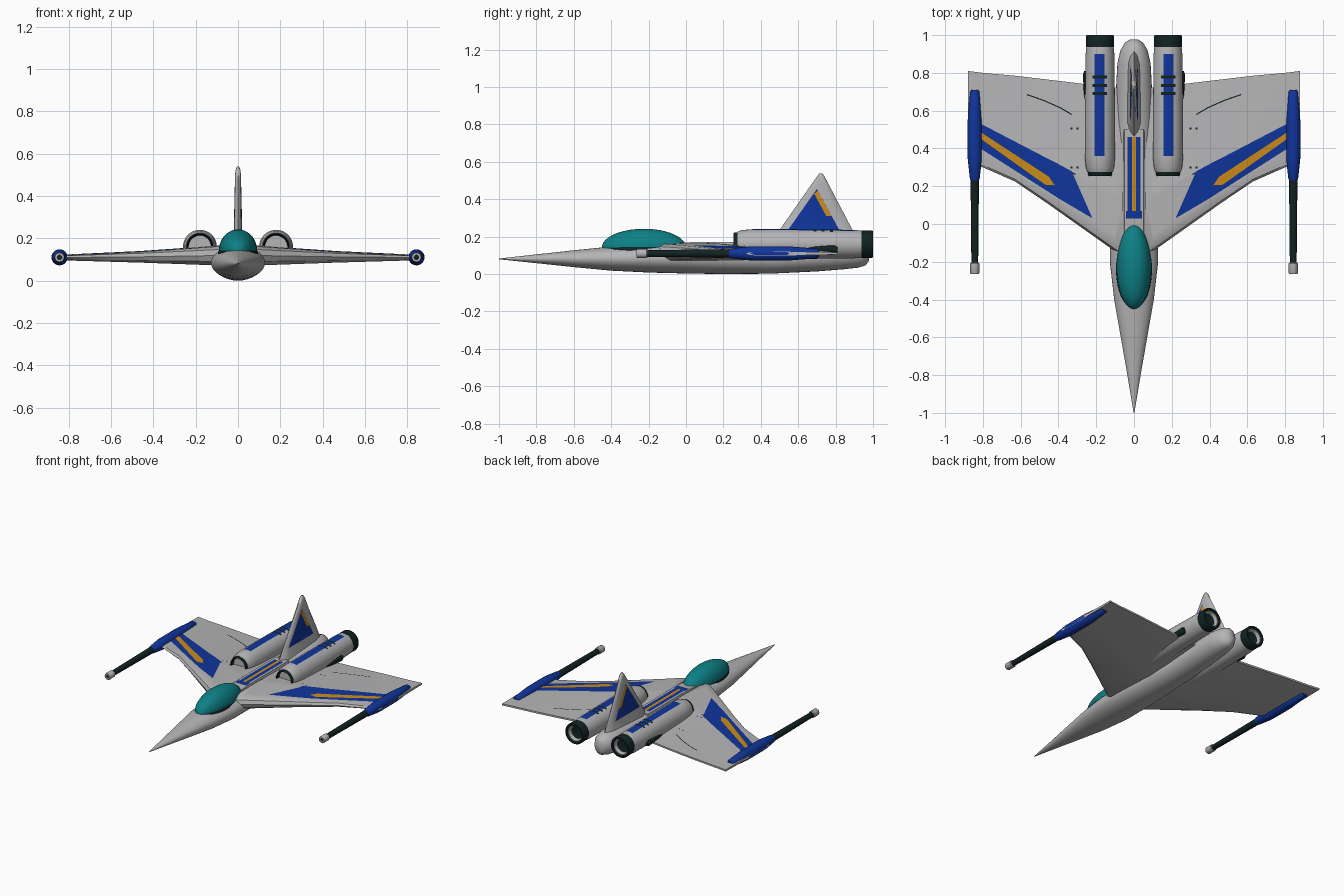
import bpy, bmesh, math
from mathutils import Vector, Matrix

if "Cube" in bpy.data.objects:
    bpy.data.objects.remove(bpy.data.objects["Cube"], do_unlink=True)


def material(name, rgb):
    m = bpy.data.materials.new(name)
    m.use_nodes = True
    m.diffuse_color = (*rgb, 1)
    m.node_tree.nodes["Principled BSDF"].inputs["Base Color"].default_value = (*rgb, 1)
    return m


GREY = material("hull_grey", (0.46, 0.46, 0.47))
BLUE = material("trim_blue", (0.005, 0.035, 0.33))
GOLD = material("stripe_gold", (0.6, 0.26, 0.01))
TEAL = material("canopy_teal", (0.004, 0.22, 0.24))
DARK = material("dark_metal", (0.006, 0.016, 0.016))


def loft(name, rings, mat, angle=35):
    """Skin a list of equal-length point rings and cap both ends."""
    bm = bmesh.new()
    loops = [[bm.verts.new(p) for p in ring] for ring in rings]
    n = len(loops[0])
    for a, b in zip(loops, loops[1:]):
        for i in range(n):
            bm.faces.new((a[i], a[(i + 1) % n], b[(i + 1) % n], b[i]))
    bm.faces.new(loops[0])
    bm.faces.new(loops[-1])
    bmesh.ops.recalc_face_normals(bm, faces=bm.faces)
    mesh = bpy.data.meshes.new(name)
    bm.to_mesh(mesh)
    bm.free()
    mesh.materials.append(mat)
    obj = bpy.data.objects.new(name, mesh)
    bpy.context.collection.objects.link(obj)
    smooth(obj, angle)
    return obj


def smooth(obj, angle):
    bpy.ops.object.select_all(action="DESELECT")
    obj.select_set(True)
    bpy.context.view_layer.objects.active = obj
    bpy.ops.object.shade_smooth_by_angle(angle=math.radians(angle))


def oval(y, rx, z0, z1, x=0, n=32):
    zc, rz = (z0 + z1) / 2, (z1 - z0) / 2
    return [(x + rx * math.cos(t), y, zc + rz * math.sin(t))
            for t in (math.tau * i / n for i in range(n))]


def lathe(name, profile, x, z, mat, n=32):
    """Revolve (y, radius) pairs about a fore-and-aft axis."""
    return loft(name, [oval(y, r, z - r, z + r, x, n) for y, r in profile], mat)


def paint(obj, poly, mat, axis=2):
    """Cut a convex outline into the faces that look along an axis and colour it."""
    u, v = (0, 1) if axis == 2 else (1, 2)
    area = sum(a[0] * b[1] - a[1] * b[0] for a, b in zip(poly, poly[1:] + poly[:1]))
    if area < 0:
        poly = poly[::-1]
    if mat.name not in obj.data.materials:
        obj.data.materials.append(mat)
    slot = obj.data.materials.find(mat.name)
    lo = [min(p[k] for p in poly) for k in (0, 1)]
    hi = [max(p[k] for p in poly) for k in (0, 1)]
    bm = bmesh.new()
    bm.from_mesh(obj.data)

    def touched():
        for f in bm.faces:
            facing = f.normal[axis] if axis == 2 else abs(f.normal[axis])
            us, vs = [w.co[u] for w in f.verts], [w.co[v] for w in f.verts]
            if (facing > 0.2 and max(us) > lo[0] and min(us) < hi[0]
                    and max(vs) > lo[1] and min(vs) < hi[1]):
                yield f

    planes = []
    for a, b in zip(poly, poly[1:] + poly[:1]):
        co, no = Vector(), Vector()
        co[u], co[v] = a
        no[u], no[v] = a[1] - b[1], b[0] - a[0]
        planes.append((co, no.normalized()))
    for co, no in planes:
        faces = list(touched())
        geom = set(faces)
        for f in faces:
            geom.update(f.edges)
            geom.update(f.verts)
        bmesh.ops.bisect_plane(bm, geom=list(geom), plane_co=co, plane_no=no, dist=1e-5)
    for f in touched():
        c = f.calc_center_median()
        if all((c - co).dot(no) > 0 for co, no in planes):
            f.material_index = slot
    bm.to_mesh(obj.data)
    bm.free()


def rect(x0, x1, y0, y1):
    return [(x0, y0), (x1, y0), (x1, y1), (x0, y1)]


def mirror(obj):
    """Make the right-hand copy of a left-hand part."""
    mesh = obj.data.copy()
    mesh.transform(Matrix.Scale(-1, 4, (1, 0, 0)))
    mesh.flip_normals()
    twin = bpy.data.objects.new(obj.name.replace("left", "right"), mesh)
    bpy.context.collection.objects.link(twin)


# Fuselage: y, half width, bottom, top
hull = [(-1, .002, .079, .083), (-.8, .035, .058, .105), (-.6, .07, .037, .127),
        (-.4, .105, .018, .147), (-.2, .128, .008, .16), (0, .125, .003, .167),
        (.2, .115, 0, .167), (.45, .1, .002, .165), (.7, .096, .014, .18),
        (.85, .088, .026, .188), (.92, .072, .034, .184), (.96, .048, .046, .168),
        (.978, .02, .07, .14)]
loft("fuselage", [oval(*s) for s in hull], GREY, 40)

# Spine deck with its stripe
spine = loft("spine_deck", [[(-.06, y, .13), (.06, y, .13), (.05, y, z), (-.05, y, z)]
                            for y, z in ((-.05, .165), (.05, .172), (.5, .172))], GREY)
paint(spine, rect(-.035, .035, .06, .46), BLUE)
paint(spine, rect(-.043, .043, .03, .07), BLUE)
paint(spine, rect(-.01, .01, .07, .46), GOLD)

# Canopy and its dark seal
for name, size, z, mat in (("canopy", (.09, .225, .1), .142, TEAL),
                           ("canopy_seal", (.096, .232, .04), .128, DARK)):
    bpy.ops.mesh.primitive_uv_sphere_add(segments=40, ring_count=24, radius=1,
                                         location=(0, -.225, z))
    ball = bpy.context.object
    ball.name, ball.scale = name, size
    ball.data.materials.append(mat)
    smooth(ball, 60)

# Tail fin: z, front, back, half thickness
fin_rings = []
for z, a, b, w in ((.15, .45, .93, .038), (.24, .503, .888, .02),
                   (.5, .685, .752, .014), (.525, .703, .738, .011), (.538, .713, .729, .005)):
    c = b - a
    side = [(w * k, a + c * t, z) for t, k in ((.06, .6), (.16, .95), (.5, 1), (.84, .95), (.94, .6))]
    fin_rings.append([(0, a, z)] + side + [(0, b, z)] + [(-x, y, q) for x, y, q in side[::-1]])
fin = loft("tail_fin", fin_rings, GREY, 50)
paint(fin, [(.545, .235), (.82, .235), (.70, .455)], BLUE, 0)
paint(fin, [(.685, .43), (.705, .445), (.778, .31), (.75, .31)], GOLD, 0)

# Wing: x, leading edge, trailing edge, bottom, top
wing_rings = []
for x, a, b, z0, z1 in ((.06, -.17, .72, .07, .165), (.1, -.145, .722, .072, .165),
                        (.46, .11, .765, .085, .14), (.63, .225, .785, .09, .132),
                        (.8, .3, .8, .095, .124), (.88, .32, .81, .1, .12)):
    c, m = b - a, (z0 + z1) / 2
    wing_rings.append([(x, y, z) for y, z in (
        (a, m), (a + .012, m + (z1 - m) * .6), (a + .045, z1 - .004), (a + .35 * c, z1),
        (b, m + .006), (b, m - .006), (a + .5 * c, z0), (a + .045, z0), (a + .012, m - (m - z0) * .6))])
wing = loft("left_wing", wing_rings, GREY, 30)
for seam in ([(.566, .685), (.48, .655), (.39, .615), (.33, .58)],
             [(.5, .36), (.42, .325), (.35, .285), (.31, .262)]):
    for p, q in zip(seam, seam[1:]):
        p, q = Vector(p), Vector(q)
        off = (q - p).orthogonal().normalized() * .003
        paint(wing, [tuple(k) for k in (p - off, q - off, q + off, p + off)], DARK)
for x in (.3, .33):
    for y in (.3, .505):
        paint(wing, rect(x - .005, x + .005, y - .005, y + .005), DARK)
paint(wing, [(.81, .53), (.33, .28), (.22, .03), (.39, .13), (.81, .398)], BLUE)
paint(wing, [(.81, .485), (.45, .25), (.42, .205), (.47, .208), (.81, .45)], GOLD)

# Engine nacelle with stripe and louvres
nacelle = lathe("left_nacelle", [(.285, .055), (.275, .066), (.3, .075), (.36, .08),
                                 (.55, .08), (.9, .076), (.945, .071)], .18, .16, GREY)
paint(nacelle, rect(.155, .208, .36, .9), BLUE)
for y in (.69, .733, .778):
    paint(nacelle, rect(.143, .22, y - .008, y + .008), DARK)
intake = lathe("left_intake", [(.32, .001), (.32, .05), (.258, .056), (.255, .06),
                               (.262, .063), (.3, .064)], .18, .16, DARK)
nozzle = lathe("left_nozzle", [(.935, .06), (.938, .073), (.993, .074), (1, .07),
                               (1, .06), (.97, .057), (.95, .001)], .18, .16, DARK)
liner = lathe("left_nozzle_liner", [(.95, .056), (.988, .057), (.988, .052),
                                    (.955, .04), (.95, .04)], .18, .16, GREY)
core = lathe("left_nozzle_core", [(.945, .04), (.958, .04), (.958, .001)], .18, .16, DARK)
vent = lathe("left_side_vent", [(.61, .004), (.69, .018), (.79, .024), (.81, .016)],
             .247, .132, DARK, 16)

# Wingtip pod and gun
pod = lathe("left_wingtip_pod", [(.23, .022), (.24, .026), (.34, .037), (.37, .038), (.54, .038),
                                 (.57, .036), (.7, .026), (.71, .02)], .843, .11, BLUE, 24)
barrel = lathe("left_gun_barrel", [(.25, .022), (.2, .022), (-.215, .018)], .843, .11, DARK, 20)
tip = lathe("left_gun_tip", [(-.205, .02), (-.21, .024), (-.26, .024), (-.265, .021),
                             (-.265, .011), (-.24, .01)], .843, .11, GREY, 20)
bore = lathe("left_gun_bore", [(-.23, .011), (-.255, .011)], .843, .11, DARK, 20)

for part in (wing, nacelle, intake, nozzle, liner, core, vent, pod, barrel, tip, bore):
    mirror(part)
